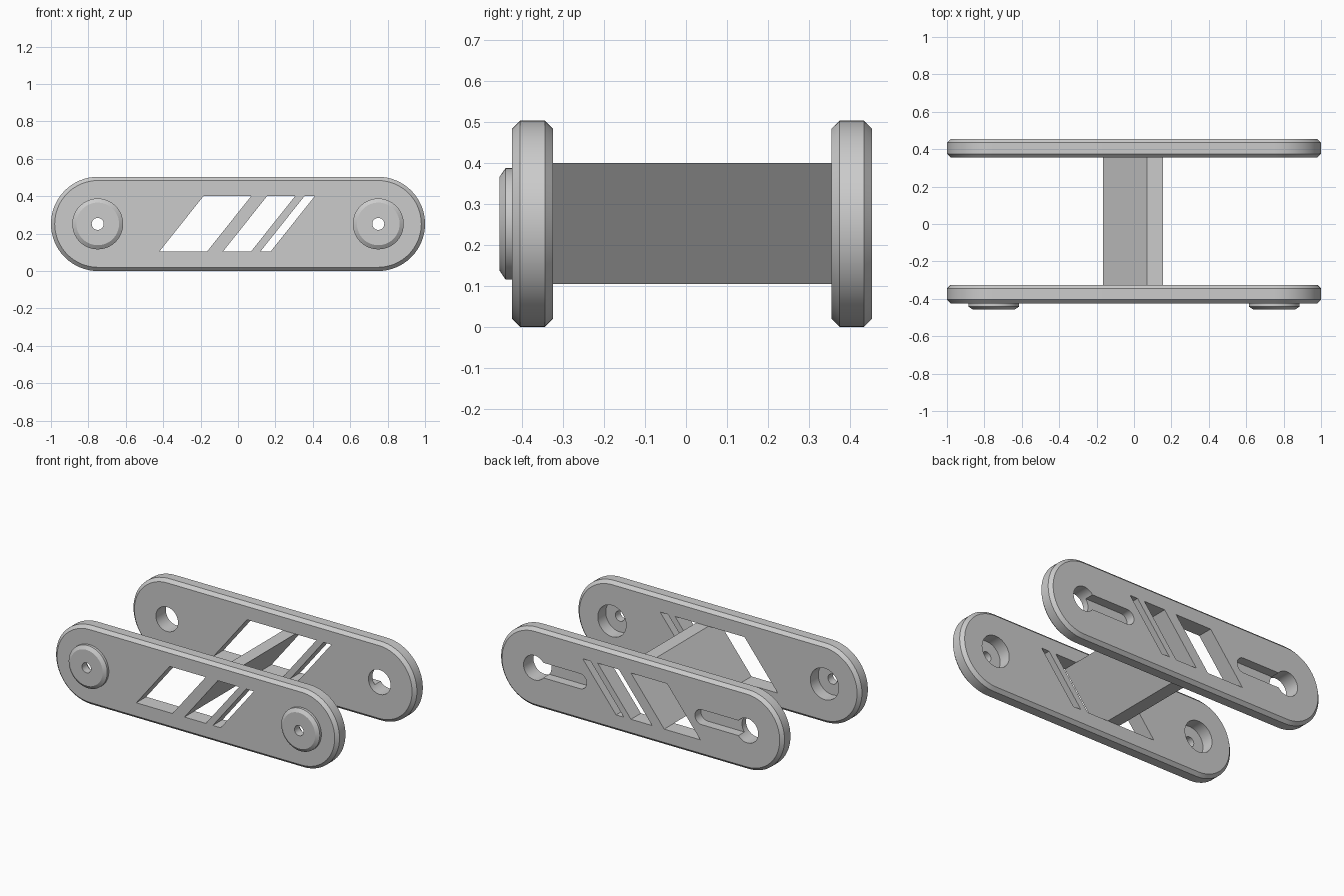
import bpy, bmesh
from math import sin, cos, pi

if "Cube" in bpy.data.objects:
    bpy.data.objects.remove(bpy.data.objects["Cube"], do_unlink=True)

grey = bpy.data.materials.new("plain grey")
grey.use_nodes = True
COLOUR = (0.6, 0.6, 0.6, 1)
grey.diffuse_color = COLOUR
grey.node_tree.nodes["Principled BSDF"].inputs["Base Color"].default_value = COLOUR

MID = 0.252      # height of the plate centre line
HOLE_X = 0.75
LOW, HIGH = 0.105, 0.40


def stadium(radius, half=0.0, cx=0.0, steps=32):
    """Outline in x, z: two half circles joined by straight sides."""
    pts = []
    for side, start in ((1, -pi / 2), (-1, pi / 2)):
        for i in range(steps + 1):
            if half == 0 and i == steps:
                continue
            a = start + pi * i / steps
            pts.append((cx + side * half + radius * cos(a), MID + radius * sin(a)))
    return pts


def slanted(x0, x1):
    """Leaning parallelogram with its foot from x0 to x1."""
    lean = 0.235
    return [(x0, LOW), (x1, LOW), (x1 + lean, HIGH), (x0 + lean, HIGH)]


def loft(name, layers):
    """Solid through a list of (y, outline) layers."""
    bm = bmesh.new()
    rings = [[bm.verts.new((x, y, z)) for x, z in pts] for y, pts in layers]
    for a, b in zip(rings, rings[1:]):
        for i in range(len(a)):
            j = (i + 1) % len(a)
            bm.faces.new((a[i], a[j], b[j], b[i]))
    bm.faces.new(rings[0])
    bm.faces.new(rings[-1])
    bmesh.ops.recalc_face_normals(bm, faces=bm.faces)
    mesh = bpy.data.meshes.new(name)
    bm.to_mesh(mesh)
    bm.free()
    mesh.materials.append(grey)
    obj = bpy.data.objects.new(name, mesh)
    bpy.context.collection.objects.link(obj)
    return obj


def combine(target, tool, operation):
    """Apply a boolean and discard the tool."""
    tool.hide_render = True
    bpy.context.view_layer.objects.active = target
    mod = target.modifiers.new("combine", "BOOLEAN")
    mod.operation = operation
    mod.solver = "EXACT"
    mod.object = tool
    bpy.ops.object.modifier_apply(modifier=mod.name)
    bpy.data.objects.remove(tool, do_unlink=True)


def cut(target, outline, y0, y1):
    combine(target, loft("cutter", [(y0, outline), (y1, outline)]), "DIFFERENCE")


def finish(obj):
    bpy.ops.object.select_all(action="DESELECT")
    obj.select_set(True)
    bpy.context.view_layer.objects.active = obj
    bpy.ops.object.shade_smooth_by_angle(angle=pi / 7)


def plate(name, y0, y1):
    """Chamfered long plate with three leaning windows."""
    edge = 0.02
    full, small = stadium(MID, 1 - MID), stadium(MID - edge, 1 - MID)
    obj = loft(name, [(y0, small), (y0 + edge, full), (y1 - edge, full), (y1, small)])
    for x0, x1 in ((-0.42, -0.165), (-0.08, 0.07), (0.12, 0.175)):
        cut(obj, slanted(x0, x1), y0 - 0.1, y1 + 0.1)
    return obj


# Front plate: raised bosses, a small through hole and a pocket behind
front = plate("front_plate", -0.425, -0.325)
for side in (-1, 1):
    x = side * HOLE_X
    wide, narrow = stadium(0.136, cx=x), stadium(0.114, cx=x)
    boss = loft("boss", [(-0.415, wide), (-0.441, wide), (-0.456, narrow)])
    combine(front, boss, "UNION")
    cut(front, stadium(0.1, cx=x), -0.405, -0.2)
    cut(front, stadium(0.032, cx=x), -0.6, -0.3)
finish(front)

# Back plate: round through holes with keyhole slots sunk in the rear face
back = plate("back_plate", 0.355, 0.455)
for side in (-1, 1):
    cut(back, stadium(0.078, cx=side * HOLE_X), 0.2, 0.6)
    cut(back, stadium(0.048, half=0.16, cx=side * 0.59), 0.395, 0.6)
finish(back)

# Leaning bar joining the two plates
bar = slanted(-0.165, -0.08)
finish(loft("connecting_bar", [(-0.325, bar), (0.355, bar)]))
